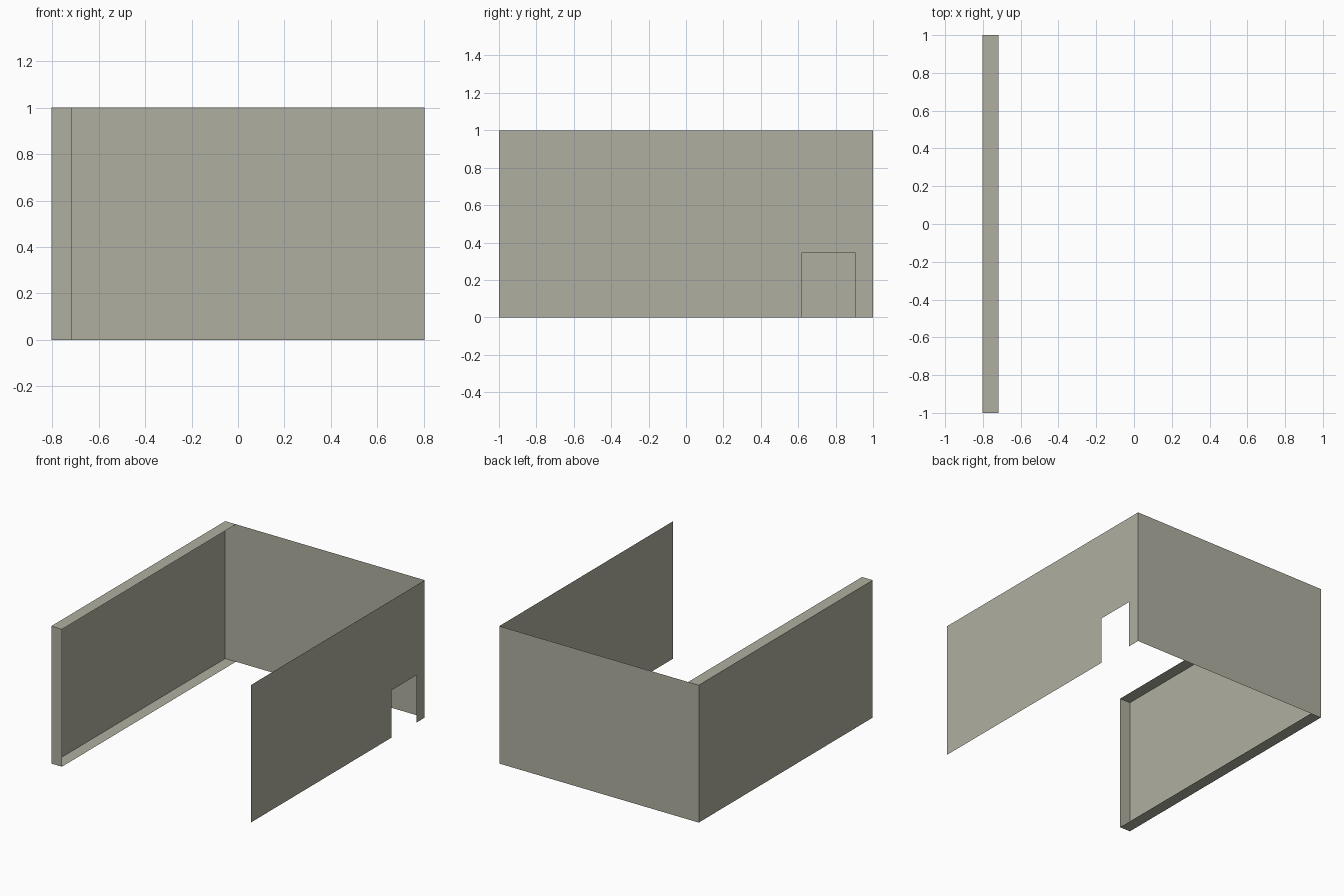
import bpy

if "Cube" in bpy.data.objects:
    bpy.data.objects.remove(bpy.data.objects["Cube"])

W, L, H = 0.803, 1.0, 1.0     # half width, half length, height
LIP = -0.717                  # inner edge of the left wall returns
D0, D1, DH = 0.618, 0.907, 0.345   # doorway y range and height

mat = bpy.data.materials.new("warm grey")
mat.diffuse_color = (0.43, 0.43, 0.355, 1)
mat.use_nodes = True
mat.node_tree.nodes["Principled BSDF"].inputs["Base Color"].default_value = mat.diffuse_color


def sheet(name, polys):
    """Thin surface object from a few polygons, sharing corner points."""
    verts = list(dict.fromkeys(p for poly in polys for p in poly))
    me = bpy.data.meshes.new(name)
    me.from_pydata(verts, [], [[verts.index(p) for p in poly] for poly in polys])
    me.materials.append(mat)
    ob = bpy.data.objects.new(name, me)
    bpy.context.collection.objects.link(ob)
    return ob


# Left wall: outer skin with top, bottom and front returns, open on the inside
sheet("left_wall", [
    [(-W, L, 0), (-W, -L, 0), (-W, -L, H), (-W, L, H)],
    [(-W, -L, H), (LIP, -L, H), (LIP, L, H), (-W, L, H)],
    [(-W, L, 0), (LIP, L, 0), (LIP, -L, 0), (-W, -L, 0)],
    [(-W, -L, 0), (LIP, -L, 0), (LIP, -L, H), (-W, -L, H)],
])

# Back wall: single sheet
sheet("back_wall", [[(W, L, 0), (-W, L, 0), (-W, L, H), (W, L, H)]])

# Right wall: single sheet with a doorway near the back
sheet("right_wall", [[(W, y, z) for y, z in (
    (-L, 0), (D0, 0), (D0, DH), (D1, DH), (D1, 0), (L, 0), (L, H), (-L, H))]])
